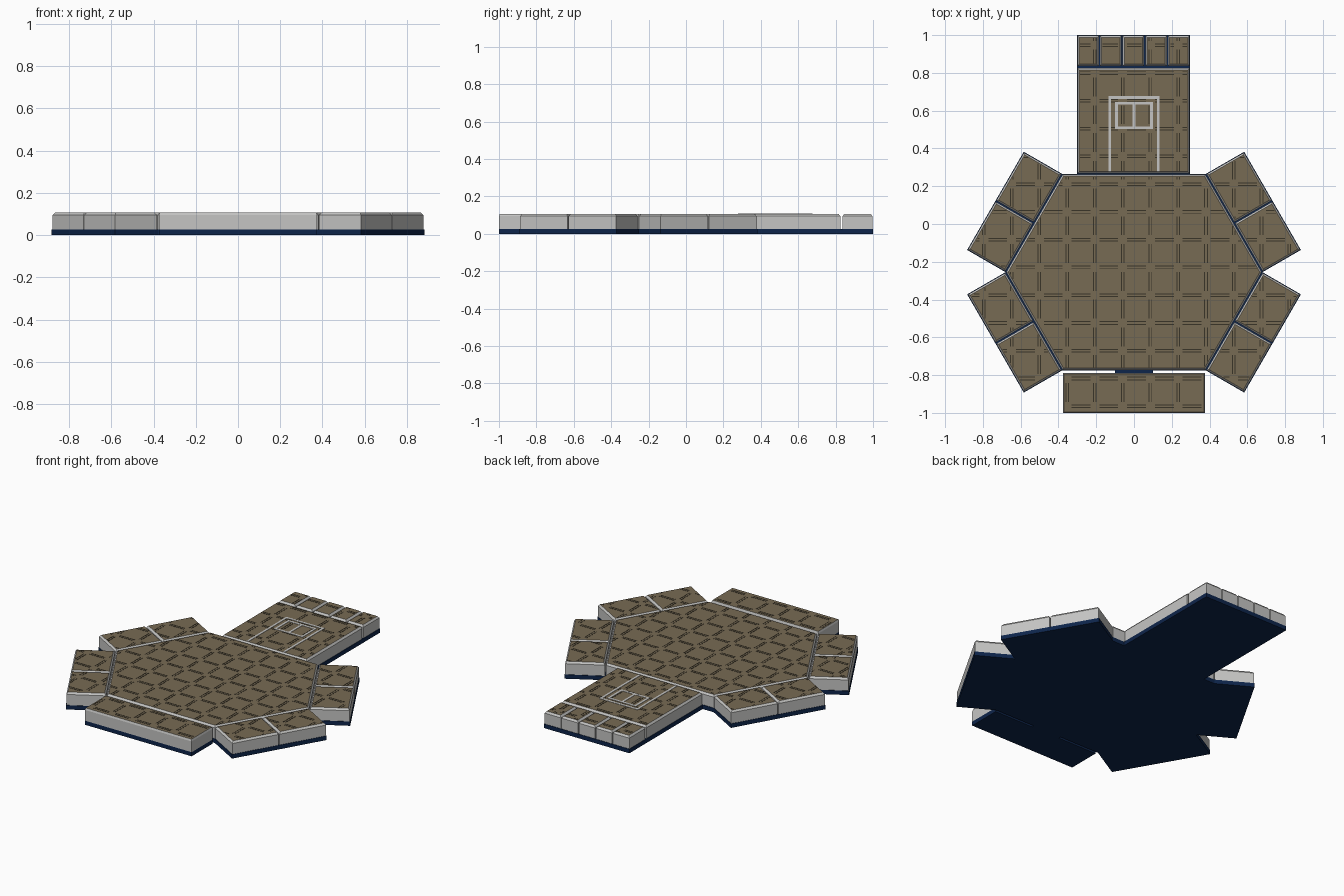
import bpy, bmesh, math
from mathutils import Vector

if "Cube" in bpy.data.objects:
    bpy.data.objects.remove(bpy.data.objects["Cube"])

TOP = 0.106      # walking surface
BASE = 0.026     # top of the navy underside


def material(name, rgb):
    m = bpy.data.materials.new(name)
    m.diffuse_color = (*rgb, 1)
    m.use_nodes = True
    m.node_tree.nodes["Principled BSDF"].inputs["Base Color"].default_value = m.diffuse_color
    return m


BROWN = material("brown_floor", (0.185, 0.145, 0.088))
STONE = material("light_stone", (0.56, 0.56, 0.55))
NAVY = material("navy_underside", (0.004, 0.018, 0.07))
DARK = material("dark_groove", (0.04, 0.033, 0.02))


def finish(name, bm, mats):
    bmesh.ops.recalc_face_normals(bm, faces=bm.faces)
    me = bpy.data.meshes.new(name)
    bm.to_mesh(me)
    bm.free()
    for m in mats:
        me.materials.append(m)
    ob = bpy.data.objects.new(name, me)
    bpy.context.collection.objects.link(ob)
    return ob


def ccw(poly):
    area = sum(a[0] * b[1] - b[0] * a[1] for a, b in zip(poly, poly[1:] + poly[:1]))
    return poly if area > 0 else poly[::-1]


def normals(poly):
    """Inward normal of each edge of a counter-clockwise polygon."""
    out = []
    for a, b in zip(poly, poly[1:] + poly[:1]):
        e = (Vector(b) - Vector(a)).normalized()
        out.append(Vector((-e.y, e.x)))
    return out


def inset(poly, d):
    n = normals(poly)
    return [tuple(Vector(p) + (n[i - 1] + n[i]) * d / (1 + n[i - 1].dot(n[i])))
            for i, p in enumerate(poly)]


def loft(bm, rings):
    """Closed solid through (polygon, z) rings; returns the top face."""
    vs = [[bm.verts.new((x, y, z)) for x, y in poly] for poly, z in rings]
    for lo, hi in zip(vs, vs[1:]):
        for i in range(len(lo)):
            j = (i + 1) % len(lo)
            bm.faces.new((lo[i], lo[j], hi[j], hi[i]))
    bm.faces.new(vs[0][::-1])
    return bm.faces.new(vs[-1])


def rect(x0, x1, y0, y1):
    return [(x0, y0), (x1, y0), (x1, y1), (x0, y1)]


floors = []   # brown areas that receive groove dashes


def slab(name, poly, rim=0.009, gap=0.003):
    """Chamfered stone block with a brown top."""
    poly = inset(ccw(poly), gap)
    top = inset(poly, rim)
    bm = bmesh.new()
    f = loft(bm, [(poly, BASE), (poly, TOP - 0.012), (top, TOP)])
    f.material_index = 1
    floors.append(top)
    return finish(name, bm, [STONE, BROWN])


def solid(name, polys, z0, z1, mat):
    bm = bmesh.new()
    for p in polys:
        p = ccw(p)
        loft(bm, [(p, z0), (p, z1)])
    return finish(name, bm, [mat])


# Central six-sided platform
CY = -0.255
hexagon = [(0.38, 0.265), (-0.38, 0.265), (-0.68, CY),
           (-0.38, -0.775), (0.38, -0.775), (0.68, CY)]
slab("central_platform", hexagon)
solid("central_underside", [hexagon], 0, BASE, NAVY)

# Four slanted side wings, each made of two blocks
out = Vector((math.cos(math.radians(30)), math.sin(math.radians(30)))) * 0.235
a, c = Vector((0.38, 0.265)), Vector((0.68, CY))
mid = (a + c) / 2
for sx, xs in ((1, "right"), (-1, "left")):
    for sy, ys in ((1, "back"), (-1, "front")):
        def place(*pts):
            return [(sx * p.x, CY + sy * (p.y - CY)) for p in pts]
        slab(f"{ys}_{xs}_wing_outer_block", place(a, mid, mid + out, a + out))
        slab(f"{ys}_{xs}_wing_inner_block", place(mid, c, c + out, mid + out))
        solid(f"{ys}_{xs}_wing_underside", [ccw(place(a, c, c + out, a + out))],
              0, BASE, NAVY)

# Front block, joined by a narrow navy tab
slab("front_block", rect(-0.375, 0.375, -1.0, -0.79), rim=0.004, gap=0.0)
solid("front_underside", [rect(-0.375, 0.375, -1.0, -0.79)], 0, BASE, NAVY)
solid("front_tab", [rect(-0.1, 0.1, -0.792, -0.773)], 0, BASE, NAVY)

# Back walkway with a row of five end blocks
slab("back_walkway", rect(-0.303, 0.297, 0.265, 0.828))
for i in range(5):
    x = -0.303 + 0.12 * i
    slab(f"end_block_{i + 1}", rect(x, x + 0.12, 0.834, 1.0))
solid("back_underside", [rect(-0.303, 0.297, 0.265, 1.0)], 0, BASE, NAVY)

# Pale inlaid lines on the walkway: outer arch, inner box and its divider
w = 0.007


def hline(x0, x1, y):
    return rect(x0 - w, x1 + w, y - w, y + w)


def vline(x, y0, y1):
    return rect(x - w, x + w, y0 - w, y1 + w)


inlay = [vline(-0.128, 0.285, 0.67), vline(0.128, 0.285, 0.67), hline(-0.128, 0.128, 0.67),
         vline(-0.093, 0.51, 0.64), vline(0.093, 0.51, 0.64), vline(0, 0.51, 0.64),
         hline(-0.093, 0.093, 0.51), hline(-0.093, 0.093, 0.64)]
solid("walkway_inlay", inlay, TOP - 0.002, TOP + 0.002, STONE)


# Paired dark groove dashes on a square grid, clipped to each floor
def clip(p, q, poly):
    t0, t1, d = 0.0, 1.0, q - p
    for v, n in zip(poly, normals(poly)):
        num, den = n.dot(p - Vector(v)), n.dot(d)
        if abs(den) < 1e-9:
            if num < 0:
                return None
        elif den > 0:
            t0 = max(t0, -num / den)
        else:
            t1 = min(t1, -num / den)
    return (p + d * t0, p + d * t1) if t1 - t0 > 0.1 else None


STEP, HALF, THIN = 0.147, 0.05, 0.0025
dashes = []
for poly in floors:
    area = inset(poly, 0.004)
    for i in range(-7, 8):
        for j in range(-7, 10):
            cx, cy = -0.06 + STEP * i, -0.23 + STEP * j
            for off in (-0.007, 0.007):
                h = clip(Vector((cx + STEP / 2 - HALF, cy + off)),
                         Vector((cx + STEP / 2 + HALF, cy + off)), area)
                v = clip(Vector((cx + off, cy + STEP / 2 - HALF)),
                         Vector((cx + off, cy + STEP / 2 + HALF)), area)
                if h:
                    dashes.append(rect(h[0].x, h[1].x, cy + off - THIN, cy + off + THIN))
                if v:
                    dashes.append(rect(cx + off - THIN, cx + off + THIN, v[0].y, v[1].y))
solid("floor_grooves", dashes, TOP - 0.001, TOP + 0.001, DARK)
